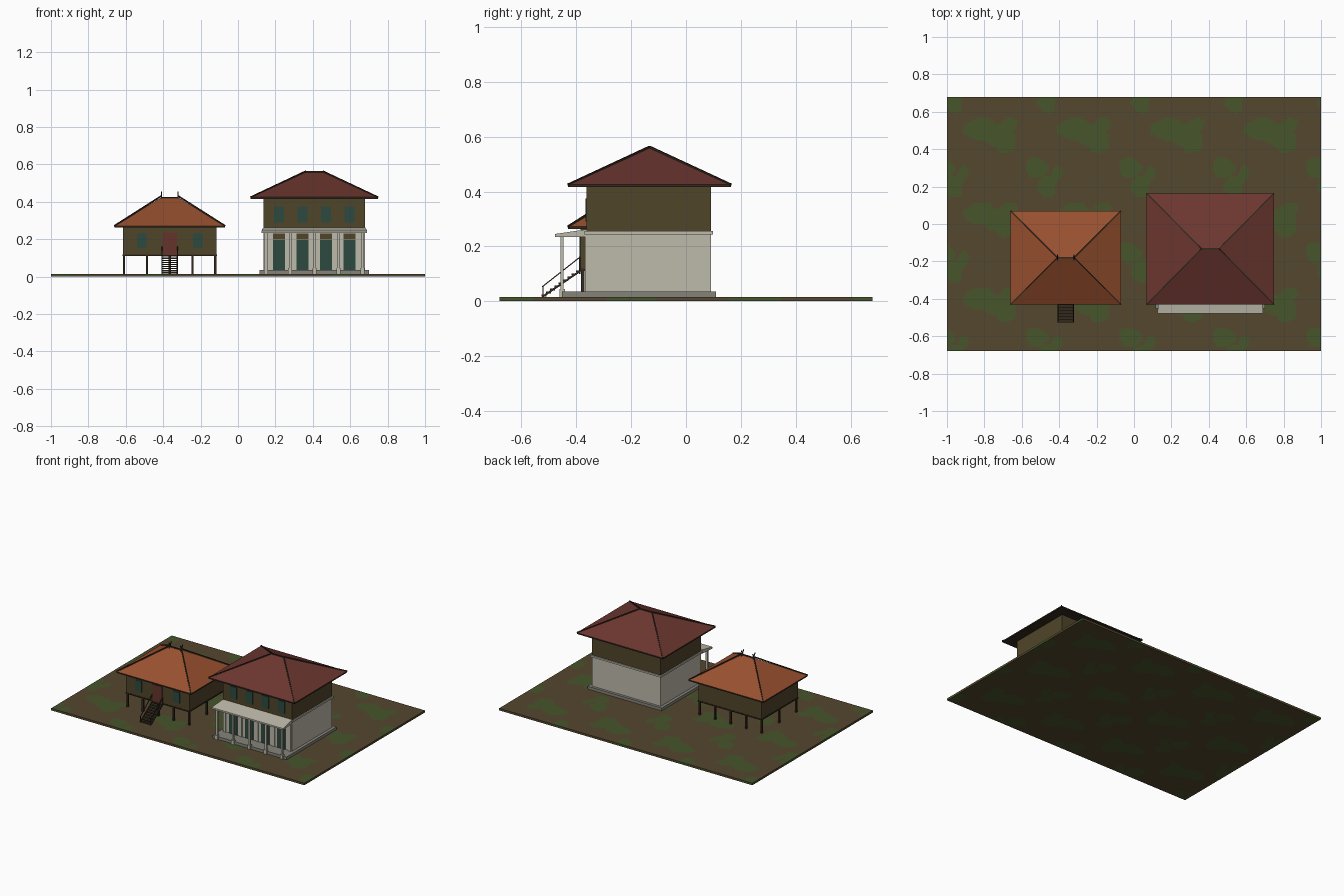
import bpy, bmesh, math
from mathutils import Vector

if "Cube" in bpy.data.objects:
    bpy.data.objects.remove(bpy.data.objects["Cube"])


def material(name, hexcode):
    srgb = [int(hexcode[i:i + 2], 16) / 255 for i in (0, 2, 4)]
    rgba = [c / 12.92 if c < 0.04 else ((c + 0.055) / 1.055) ** 2.4 for c in srgb] + [1]
    m = bpy.data.materials.new(name)
    m.use_nodes = True
    m.diffuse_color = rgba
    m.node_tree.nodes["Principled BSDF"].inputs["Base Color"].default_value = rgba
    return m


EARTH = material("earth brown", "54472E")
GRASS = material("grass green", "47552C")
WALL = material("timber wall", "50452A")
DARK = material("dark timber", "33281E")
PLASTER = material("cream plaster", "BEBAAB")
STONE = material("grey stone", "85837A")
ORANGE = material("orange tile", "98502F")
RED = material("dark red tile", "6C3630")
TEAL = material("teal shutter", "2C4A40")
DOOR = material("door red", "66332B")


def finish(name, bm, *mats):
    bmesh.ops.recalc_face_normals(bm, faces=bm.faces)
    mesh = bpy.data.meshes.new(name)
    bm.to_mesh(mesh)
    bm.free()
    for m in mats:
        mesh.materials.append(m)
    ob = bpy.data.objects.new(name, mesh)
    bpy.context.scene.collection.objects.link(ob)
    return ob


def box(name, mat, x, y, z):
    """Box from (min, max) ranges."""
    bm = bmesh.new()
    bmesh.ops.create_cube(bm, size=1)
    for v in bm.verts:
        v.co = [r[0] if c < 0 else r[1] for c, r in zip(v.co, (x, y, z))]
    return finish(name, bm, mat)


def around(c, half):
    return (c - half, c + half)


def bar(name, mat, a, b, thick=0.008):
    """Square bar between two points."""
    a, b = Vector(a), Vector(b)
    bm = bmesh.new()
    bmesh.ops.create_cube(bm, size=1)
    bmesh.ops.scale(bm, vec=(thick, thick, (b - a).length), verts=bm.verts)
    ob = finish(name, bm, mat)
    ob.location = (a + b) / 2
    ob.rotation_euler = (b - a).to_track_quat("Z", "Y").to_euler()
    return ob


def hip_roof(name, mat, cx, cy, hx, hy, eave, peak, ridge, lift):
    """Hipped roof with a fascia, hip bars and a ridge bar."""
    bm = bmesh.new()
    corners = [(-1, -1), (1, -1), (1, 1), (-1, 1)]
    e = [bm.verts.new((cx + sx * hx, cy + sy * hy, eave)) for sx, sy in corners]
    l, r = [bm.verts.new((cx + s * ridge, cy, peak)) for s in (-1, 1)]
    for f in ([e[0], e[1], r, l], [e[1], e[2], r], [e[2], e[3], l, r], [e[3], e[0], l], e):
        bm.faces.new(f)
    finish(name, bm, mat)
    box(name + "_fascia", DARK, around(cx, hx), around(cy, hy), (eave - 0.009, eave))
    for sx, sy in corners:
        bar(name + "_hip", DARK, (cx + sx * hx, cy + sy * hy, eave),
            (cx + sx * ridge, cy, peak + lift), 0.007)
    bar(name + "_ridge", DARK, (cx - ridge, cy, peak), (cx + ridge, cy, peak), 0.008)


# Ground slab with repeating grass patches: (u, v, radius u, radius v) in a tile
W, D, H = 1.0, 0.68, 0.015
PATCHES = [(.36, .38, .17, .13), (.55, .46, .19, .13), (.66, .34, .10, .09),
           (.62, .58, .10, .08), (.08, .06, .10, .13), (.95, .84, .12, .12), (.16, .92, .06, .10)]


def is_grass(p):
    u, v = (p.x + W) / 0.5 % 1, (D - p.y) / (2 * D / 3) % 1
    u += 0.02 * math.sin(v * 20)
    wrap = lambda d: (d + 0.5) % 1 - 0.5
    return any((wrap(u - a) / ra) ** 2 + (wrap(v - b) / rb) ** 2 < 1 for a, b, ra, rb in PATCHES)


bm = bmesh.new()
bmesh.ops.create_grid(bm, x_segments=180, y_segments=122, size=1)
for v in bm.verts:
    v.co = (v.co.x * W, v.co.y * D, 0)
top = bmesh.ops.extrude_face_region(bm, geom=bm.faces[:], use_keep_orig=True)["geom"]
bmesh.ops.translate(bm, vec=(0, 0, H), verts=[g for g in top if isinstance(g, bmesh.types.BMVert)])
for f in bm.faces:
    f.material_index = int(is_grass(f.calc_center_median()))
finish("ground", bm, EARTH, GRASS)

# Stilt house
SX, SY, FLOOR, EAVE = -0.365, -0.18, 0.115, 0.272
front = SY - 0.205
box("stilt_house_walls", WALL, around(SX, 0.25), around(SY, 0.205), (FLOOR, EAVE))
box("stilt_house_floor", DARK, around(SX, 0.253), around(SY, 0.208), (FLOOR - 0.004, FLOOR + 0.004))
for i in range(5):
    for j in range(3):
        box("stilt", DARK, around(SX + (i - 2) * 0.122, 0.006),
            around(SY + (j - 1) * 0.196, 0.006), (H, FLOOR))
hip_roof("stilt_house_roof", ORANGE, SX, SY, 0.295, 0.25, EAVE, 0.423, 0.045, 0.008)
for s in (-1, 1):
    box("stilt_house_shutter", TEAL, around(SX + s * 0.15, 0.025),
        (front - 0.004, front + 0.002), (0.153, 0.232))
    for t in (-1, 1):
        bar("roof_finial", DARK, (SX + s * 0.045, SY - t * 0.012, 0.415),
            (SX + s * 0.045, SY + t * 0.014, 0.455), 0.005)
box("stilt_house_door", DOOR, around(SX, 0.038), (front - 0.004, front + 0.002), (FLOOR, 0.235))

# Staircase with handrails
STEPS, foot = 9, -0.525
for i in range(STEPS):
    t = (i + 0.5) / STEPS
    z = H + t * (FLOOR - H)
    box("stair_tread", DARK, around(SX, 0.04), around(foot + t * (front - foot), 0.009),
        (z - 0.003, z + 0.003))
for s in (-1, 1):
    x = SX + s * 0.041
    bar("stair_stringer", DARK, (x, foot, H), (x, front, FLOOR - 0.004), 0.007)
    bar("stair_handrail", DARK, (x, foot, 0.052), (x, front, 0.162), 0.004)
    bar("stair_newel", DARK, (x, foot + 0.004, H), (x, foot + 0.004, 0.055), 0.004)
    bar("stair_top_post", DARK, (x, front - 0.003, 0.1), (x, front - 0.003, 0.163), 0.005)

# Two-storey house
BX, BY, MID, TOP = 0.408, -0.136, 0.25, 0.425
front = BY - 0.227
box("plinth", STONE, around(BX, 0.293), (-0.452, 0.11), (H, 0.035))
box("lower_walls", PLASTER, around(BX, 0.272), around(BY, 0.227), (0.035, MID))
box("storey_band", PLASTER, around(BX, 0.28), around(BY, 0.235), (MID - 0.006, MID + 0.006))
box("upper_walls", WALL, around(BX, 0.272), around(BY, 0.227), (MID, TOP))
hip_roof("main_roof", RED, BX, BY + 0.003, 0.34, 0.297, TOP, 0.56, 0.047, 0.003)
for i in range(4):
    x = BX + (i - 1.5) * 0.126
    plate = (front - 0.004, front + 0.002)
    box("double_door", TEAL, around(x, 0.032), plate, (0.036, 0.195))
    box("transom", WALL, around(x, 0.032), plate, (0.199, 0.232))
    box("upper_shutter", TEAL, around(x, 0.027), plate, (0.29, 0.375))

# Porch with a shallow lean-to roof
bm = bmesh.new()
bmesh.ops.create_cube(bm, size=1)
for v in bm.verts:
    back, up = v.co.y > 0, v.co.z > 0
    v.co = (BX + math.copysign(0.272 if back else 0.283, v.co.x),
            front if back else -0.478,
            (0.234 if not up else 0.262 if back else 0.245))
finish("porch_roof", bm, PLASTER)
for i in range(5):
    x = BX + (i - 2) * 0.129
    box("porch_column", PLASTER, around(x, 0.007), around(-0.452, 0.006), (H, 0.236))
    box("column_foot", PLASTER, around(x, 0.011), around(-0.452, 0.01), (H, 0.045))
    box("wall_pilaster", PLASTER, around(x, 0.009), (front - 0.006, front), (0.035, 0.236))
